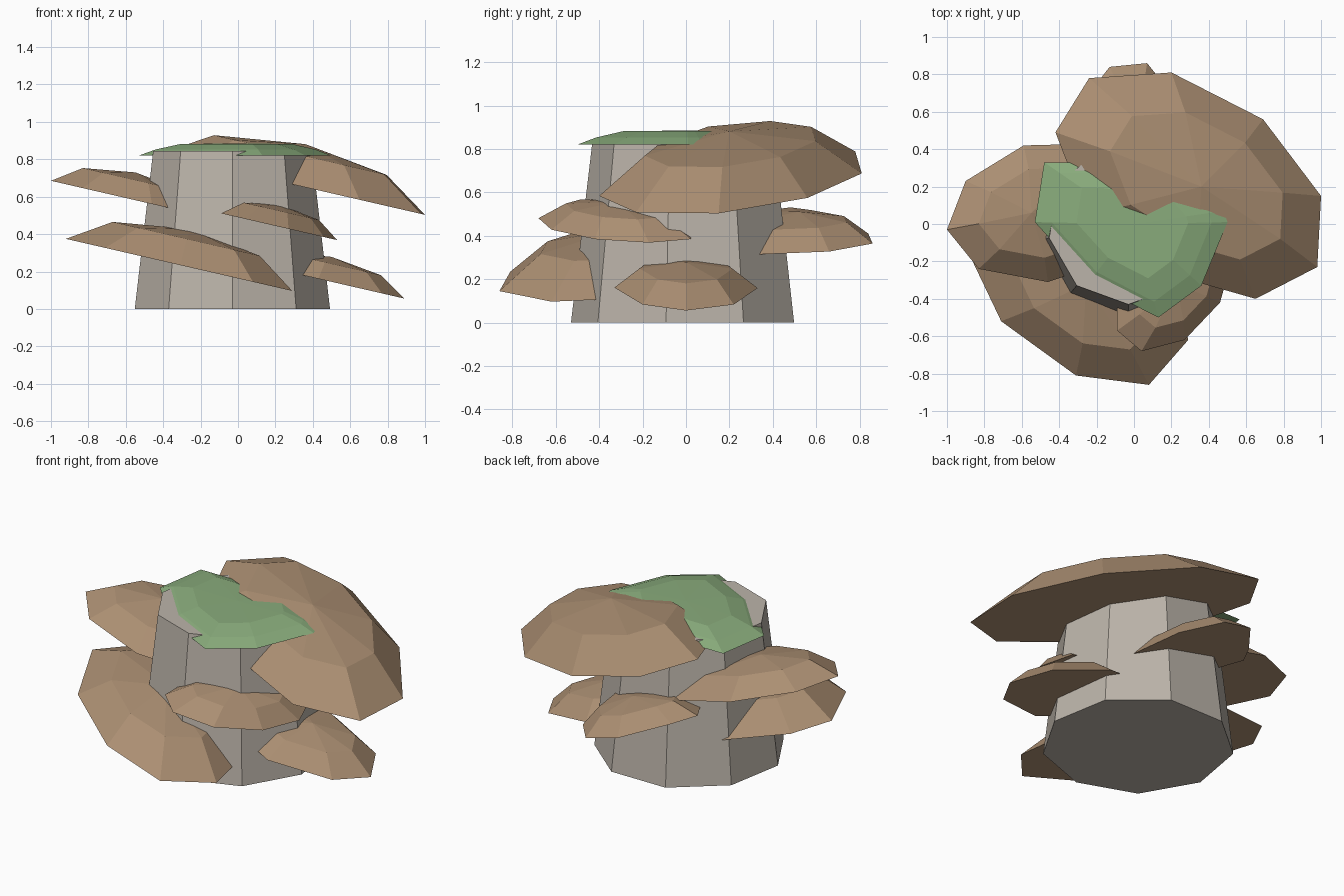
import bpy
import bmesh
from math import sin, cos, radians
from mathutils import Vector

cube = bpy.data.objects.get("Cube")
if cube:
    bpy.data.objects.remove(cube, do_unlink=True)


def make_material(name, colour):
    mat = bpy.data.materials.new(name)
    mat.use_nodes = True
    mat.diffuse_color = (*colour, 1)
    mat.node_tree.nodes["Principled BSDF"].inputs["Base Color"].default_value = (*colour, 1)
    return mat


bark = make_material("weathered grey wood", (0.50, 0.455, 0.40))
fungus = make_material("tan fungus", (0.41, 0.275, 0.17))
moss_green = make_material("moss green", (0.25, 0.41, 0.20))


def loft(name, rings, material, apex=None):
    """Skin a stack of rings, close the bottom, and finish with a fan or a flat lid."""
    bm = bmesh.new()
    loops = [[bm.verts.new(p) for p in ring] for ring in rings]
    count = len(loops[0])
    for low, high in zip(loops, loops[1:]):
        for i in range(count):
            j = (i + 1) % count
            bm.faces.new((low[i], low[j], high[j], high[i]))
    bm.faces.new(list(reversed(loops[0])))
    if apex is None:
        bm.faces.new(loops[-1])
    else:
        tip = bm.verts.new(apex)
        for i in range(count):
            bm.faces.new((loops[-1][i], loops[-1][(i + 1) % count], tip))
    bmesh.ops.recalc_face_normals(bm, faces=bm.faces[:])
    mesh = bpy.data.meshes.new(name)
    bm.to_mesh(mesh)
    bm.free()
    mesh.materials.append(material)
    obj = bpy.data.objects.new(name, mesh)
    bpy.context.collection.objects.link(obj)
    return obj


def dome(name, material, outline, centre, base, height, slope, profile):
    """Shallow faceted dome over an outline, with its rim plane sloping down along x."""
    normal = Vector((slope, 0, 1)).normalized()
    middle = Vector(centre)

    def place(point, level):
        rim = Vector((point.x, point.y, base - slope * point.x))
        return rim + normal * height * level

    rings = [[place(middle.lerp(Vector(p), spread), level) for p in outline]
             for spread, level in profile]
    return loft(name, rings, material, place(middle, 1))


def shelf(name, outline, centre, base, height):
    dome(name, fungus, outline, centre, base, height, 0.23, ((1, 0), (0.65, 0.72)))


def polygon(radius, z, sides=9):
    angles = [radians(360 * i / sides - 90) for i in range(sides)]
    return [(radius * cos(a) - 0.03, radius * sin(a), z) for a in angles]


# Tapered nine-sided stump
loft("stump", [polygon(0.53, 0), polygon(0.43, 0.845)], bark)

# Bracket fungi, all leaning the same way
shelf("large_top_shelf",
      [(.65, -.4), (.98, -.23), (1, .15), (.69, .56), (.2, .81),
       (-.24, .78), (-.42, .49), (-.25, .05), (.3, -.3)],
      (.31, .2), 0.733, 0.225)
shelf("right_upper_shelf",
      [(-1, -.03), (-.83, -.24), (-.46, -.31), (-.34, -.27), (-.15, 0),
       (-.2, .43), (-.59, .42), (-.9, .23)],
      (-.58, .06), 0.455, 0.145)
shelf("front_lower_shelf",
      [(-.92, -.08), (-.71, -.52), (-.31, -.81), (.08, -.86), (.29, -.62),
       (.24, -.35), (0, .15), (-.42, .28), (-.8, .14)],
      (-.3, -.32), 0.163, 0.2)
shelf("front_middle_shelf",
      [(-.09, -.57), (.04, -.68), (.27, -.62), (.46, -.42), (.53, -.17),
       (.46, .02), (.2, .05), (0, -.15), (-.09, -.4)],
      (.2, -.32), 0.49, 0.115)
shelf("left_lower_shelf",
      [(.43, -.33), (.77, -.2), (.89, 0), (.77, .22), (.44, .33),
       (.18, .25), (.08, 0), (.18, -.25)],
      (.47, 0), 0.26, 0.13)
shelf("back_shelf",
      [(.29, .32), (.23, .66), (.07, .86), (-.13, .84), (-.32, .6),
       (-.4, .46), (-.28, .25), (.05, .18)],
      (-.04, .52), 0.38, 0.125)

# Moss draped over the stump top
dome("moss", moss_green,
     [(-.53, .01), (-.24, -.31), (.13, -.5), (.36, -.33), (.5, .01), (.48, .07),
      (.25, .33), (-.05, .3), (-.28, .33), (-.48, .33)],
     (0, 0), 0.82, 0.065, 0, ((1, 0), (0.83, 0.5), (0.58, 0.95)))
